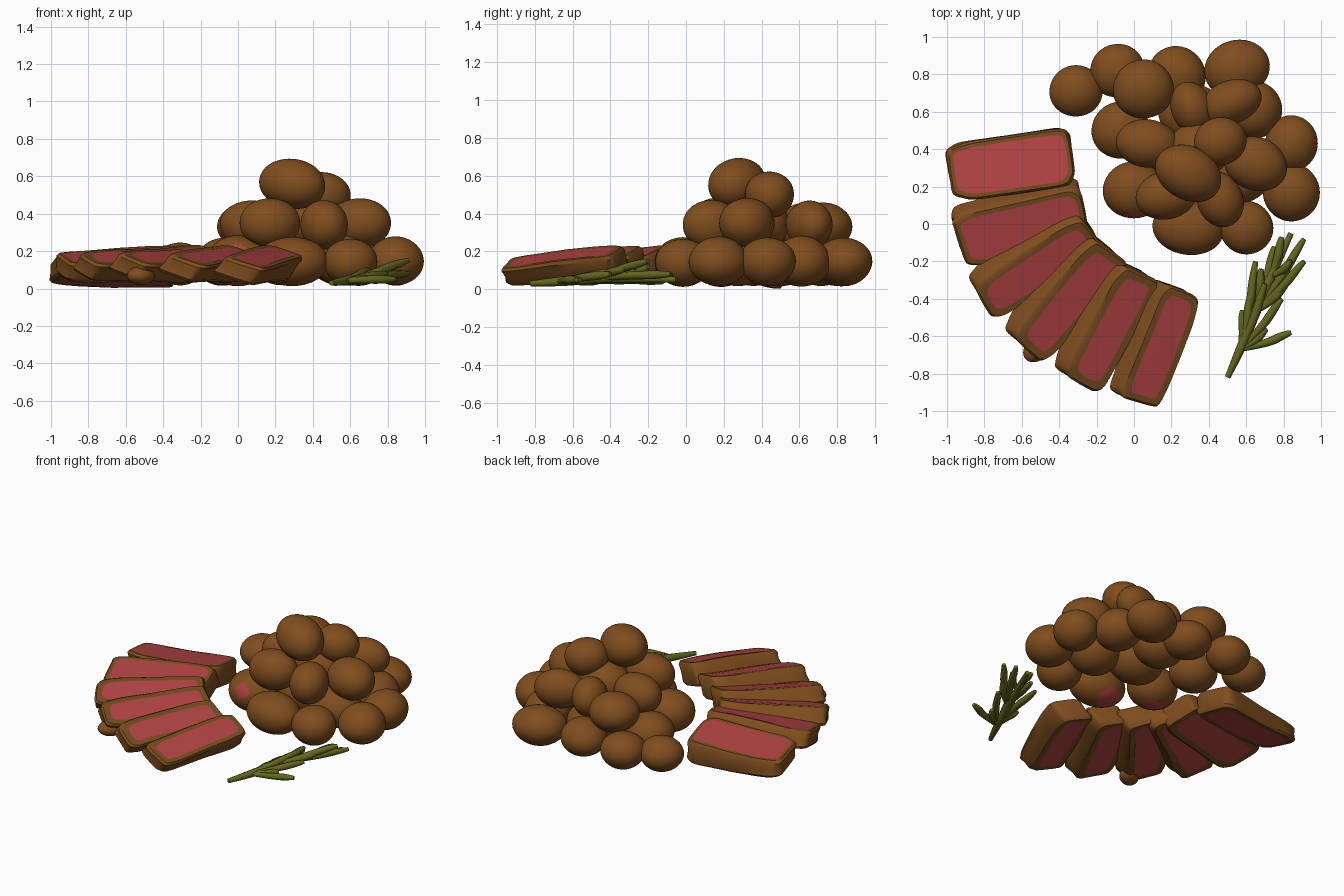
import bpy
import bmesh
import random
from math import sin, cos, pi, radians, copysign
from mathutils import Matrix, Vector

random.seed(4)
if "Cube" in bpy.data.objects:
    bpy.data.objects.remove(bpy.data.objects["Cube"])


def make_material(name, colour):
    mat = bpy.data.materials.new(name)
    mat.use_nodes = True
    mat.diffuse_color = (*colour, 1)
    mat.node_tree.nodes["Principled BSDF"].inputs["Base Color"].default_value = (*colour, 1)
    return mat


roast_brown = make_material("roast_brown", (0.215, 0.075, 0.013))
seared_brown = make_material("seared_brown", (0.175, 0.07, 0.013))
rare_pink = make_material("rare_pink", (0.43, 0.056, 0.054))
herb_green = make_material("herb_green", (0.13, 0.135, 0.014))


def finish(name, bm, materials, angle=60):
    """Turn a bmesh into a smooth shaded object."""
    bmesh.ops.recalc_face_normals(bm, faces=bm.faces)
    mesh = bpy.data.meshes.new(name)
    bm.to_mesh(mesh)
    bm.free()
    for mat in materials:
        mesh.materials.append(mat)
    obj = bpy.data.objects.new(name, mesh)
    bpy.context.collection.objects.link(obj)
    bpy.ops.object.select_all(action="DESELECT")
    obj.select_set(True)
    bpy.context.view_layer.objects.active = obj
    bpy.ops.object.shade_smooth_by_angle(angle=radians(angle))


def lump(name, centre, radii, turn=0, tilt=0, stains=()):
    """Slightly uneven ellipsoid; faces near a stain point turn pink."""
    bm = bmesh.new()
    bmesh.ops.create_icosphere(bm, subdivisions=4, radius=1)
    phase = random.uniform(0, 6)
    place = (Matrix.Translation(centre) @ Matrix.Rotation(radians(turn), 4, "Z")
             @ Matrix.Rotation(radians(tilt), 4, "Y") @ Matrix.Diagonal((*radii, 1)))
    for v in bm.verts:
        wobble = sin(2 * v.co.x + phase) * cos(2 * v.co.y - phase) + sin(3 * v.co.z + phase)
        v.co *= 1 + 0.018 * wobble
    bm.transform(place)
    for f in bm.faces:
        middle = f.calc_center_median()
        f.material_index = int(any((middle - Vector(p)).length < r for p, r in stains))
    finish(name, bm, (roast_brown, rare_pink))


# Potatoes resting on the ground: x, y, radius x, radius y, turn
BOTTOM = [
    (-0.31, 0.71, 0.14, 0.135, 0), (-0.09, 0.82, 0.145, 0.14, 20),
    (0.23, 0.8, 0.155, 0.145, -30), (0.55, 0.83, 0.175, 0.15, 15),
    (0.84, 0.43, 0.14, 0.15, 0), (0.84, 0.17, 0.15, 0.155, 0),
    (0.6, -0.02, 0.145, 0.145, 0), (0.29, -0.02, 0.195, 0.15, -8),
    (0.0, 0.18, 0.17, 0.155, 0), (-0.07, 0.5, 0.155, 0.15, 0),
    (0.64, 0.61, 0.15, 0.155, 0), (0.28, 0.35, 0.18, 0.16, 0),
    (0.56, 0.27, 0.17, 0.16, 0), (0.3, 0.6, 0.17, 0.15, 0),
]
# Potatoes leaning on the first layer: x, y, z, radius x, radius y, turn
MIDDLE = [
    (0.05, 0.72, 0.33, 0.16, 0.155, 0), (0.07, 0.43, 0.34, 0.17, 0.13, -5),
    (0.17, 0.15, 0.35, 0.165, 0.13, 10), (0.46, 0.13, 0.34, 0.125, 0.155, 20),
    (0.65, 0.32, 0.35, 0.175, 0.145, -20), (0.52, 0.65, 0.34, 0.165, 0.115, 20),
    (0.31, 0.62, 0.33, 0.11, 0.14, 20), (0.35, 0.4, 0.35, 0.17, 0.15, 0),
]
# Pink juice on two potatoes: point and reach
STAINS = {
    7: [((0.25, 0.05, 0.03), 0.085)],
    8: [((0, 0.17, 0.015), 0.07), ((0, 0.05, 0.19), 0.05)],
}
for i, (x, y, rx, ry, turn) in enumerate(BOTTOM):
    rz = 0.86 * ry
    lump(f"bottom_potato_{i + 1}", (x, y, rz + 0.015), (rx, ry, rz), turn,
         stains=STAINS.get(i, ()))
for i, (x, y, z, rx, ry, turn) in enumerate(MIDDLE):
    lump(f"middle_potato_{i + 1}", (x, y, z), (rx, ry, 0.13), turn)
lump("top_potato_large", (0.29, 0.27, 0.56), (0.19, 0.145, 0.13), -30, 8)
lump("top_potato_small", (0.46, 0.44, 0.5), (0.145, 0.13, 0.12), 20, 10)


def steak_slice(name, centre, size, turn, tilt, pitch, shear, rim):
    """Rounded slab, thicker at its inner end, with a seared rim and pink cut faces."""
    length, width, thick = size
    bm = bmesh.new()
    count = 48
    phase = random.uniform(0, 6)
    # inset and relative height of each ring, from underside to top
    layers = [(0.05, -0.5), (0.012, -0.5), (0, -0.36), (0.004, 0),
              (0, 0.36), (0.012, 0.5), (rim, 0.5)]
    rings = []
    for inset, h in layers:
        ring = []
        for k in range(count):
            a = 2 * pi * k / count
            c, s = (copysign(abs(t) ** 0.32, t) for t in (cos(a), sin(a)))
            wave = 1 + 0.02 * sin(3 * a + phase) + 0.01 * sin(7 * a - phase + 3 * h)
            x = c * (length / 2 - inset) * wave
            y = s * (width / 2 - inset) * wave - shear * h
            z = h * thick * (1 + 0.35 * x / length) + 0.005 * sin(9 * x + phase)
            ring.append(bm.verts.new((x, y, z)))
        rings.append(ring)
    for j, (low, high) in enumerate(zip(rings, rings[1:])):
        for k in range(count):
            n = (k + 1) % count
            face = bm.faces.new((low[k], low[n], high[n], high[k]))
            face.material_index = 1 if j in (0, len(layers) - 2) else 0
    for ring in (rings[0], rings[-1]):
        bm.faces.new(ring).material_index = 2
    bm.transform(Matrix.Translation(centre) @ Matrix.Rotation(radians(turn), 4, "Z")
                 @ Matrix.Rotation(radians(-pitch), 4, "Y")
                 @ Matrix.Rotation(radians(tilt), 4, "X"))
    finish(name, bm, (roast_brown, seared_brown, rare_pink), 40)


# Fanned steak slices: x, y, z, length, width, turn, tilt, pitch, shear, rim
SLICES = [
    (-0.655, 0.32, 0.1, 0.67, 0.32, 8, -10, 0, 0.03, 0.032),
    (-0.61, 0.01, 0.125, 0.7, 0.31, 14, 13, 1, 0.04, 0.036),
    (-0.53, -0.2, 0.125, 0.7, 0.26, 33, 17, 2, 0.06, 0.046),
    (-0.37, -0.38, 0.125, 0.7, 0.27, 50, 17, 2, 0.06, 0.05),
    (-0.155, -0.54, 0.125, 0.68, 0.26, 62, 17, 3, 0.06, 0.05),
    (0.11, -0.645, 0.12, 0.65, 0.25, 69, 17, 4, 0.05, 0.044),
]
for i, (x, y, z, length, width, *lean) in enumerate(SLICES):
    steak_slice(f"steak_slice_{i + 1}", (x, y, z), (length, width, 0.13), *lean)
lump("steak_scrap", (-0.52, -0.67, 0.07), (0.08, 0.06, 0.05), 40)


def sprig_part(name, points, thickness):
    """Tapered curved tube through the points."""
    curve = bpy.data.curves.new(name, "CURVE")
    curve.dimensions = "3D"
    curve.bevel_depth = thickness
    curve.bevel_resolution = 2
    curve.use_fill_caps = True
    spline = curve.splines.new("NURBS")
    spline.points.add(len(points) - 1)
    spline.use_endpoint_u = True
    spline.order_u = 3
    for i, (p, co) in enumerate(zip(spline.points, points)):
        p.co = (*co, 1)
        p.radius = 0.55 if i in (0, len(points) - 1) else 1
    curve.materials.append(herb_green)
    obj = bpy.data.objects.new(name, curve)
    bpy.context.collection.objects.link(obj)
    bpy.ops.object.select_all(action="DESELECT")
    obj.select_set(True)
    bpy.context.view_layer.objects.active = obj
    bpy.ops.object.convert(target="MESH")
    bpy.ops.object.shade_smooth_by_angle(angle=radians(60))


# Herb sprig: stem and the needles fanning out from it
stem = [Vector(p) for p in ((0.5, -0.82, 0.03), (0.57, -0.67, 0.04), (0.65, -0.47, 0.06),
                            (0.73, -0.28, 0.06), (0.84, -0.05, 0.05))]
sprig_part("herb_stem", stem, 0.027)
# stem joint, then the needle tip
NEEDLES = [
    (1, 0.84, -0.58, 0.05), (1, 0.58, -0.46, 0.04), (1, 0.65, -0.2, 0.05),
    (1, 0.79, -0.4, 0.08), (1, 0.7, -0.32, 0.1), (2, 0.91, -0.2, 0.15),
    (2, 0.91, -0.08, 0.08), (2, 0.75, -0.12, 0.04), (2, 0.68, -0.24, 0.09),
    (3, 0.84, -0.2, 0.12), (3, 0.79, -0.07, 0.07), (1, 0.62, -0.38, 0.06),
    (1, 0.71, -0.56, 0.05), (2, 0.82, -0.32, 0.11),
]
for i, (joint, x, y, z) in enumerate(NEEDLES):
    root, tip = stem[joint], Vector((x, y, z))
    bend = root.lerp(tip, 0.5) + Vector((0.01, -0.012, 0.005))
    sprig_part(f"herb_needle_{i + 1}", [root, bend, root.lerp(tip, 0.85), tip], 0.023)
